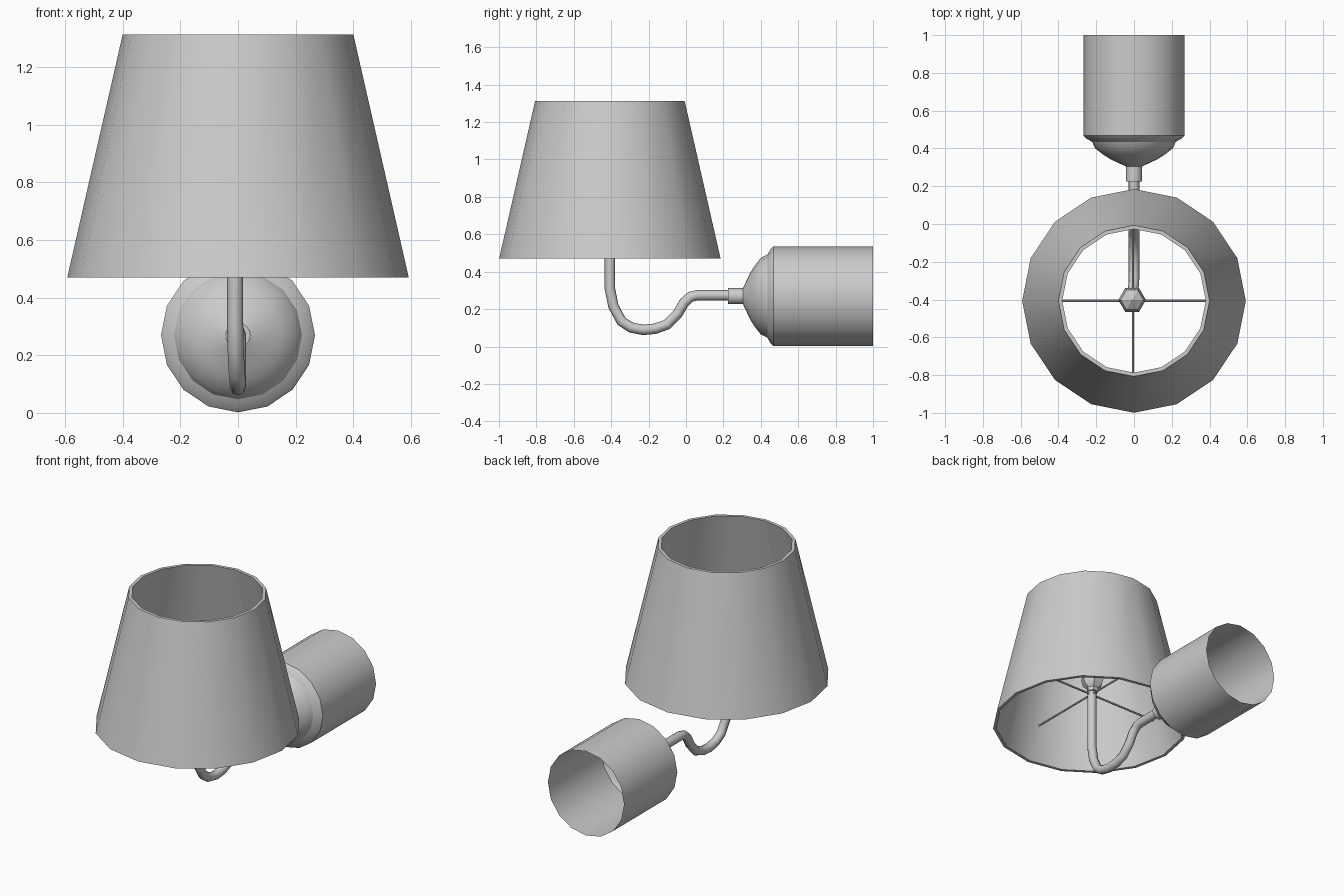
import bpy, bmesh, math
from mathutils import Matrix, Vector

if "Cube" in bpy.data.objects:
    bpy.data.objects.remove(bpy.data.objects["Cube"])

SHADE_Y = -0.407   # axis of the shade
CUP_Z = 0.269      # axis of the wall cup


def smooth(obj, angle=32):
    bpy.ops.object.select_all(action='DESELECT')
    obj.select_set(True)
    bpy.context.view_layer.objects.active = obj
    bpy.ops.object.shade_smooth_by_angle(angle=math.radians(angle))


def lathe(name, profile, sides, matrix, closed=False):
    """Revolve (radius, height) points round local z."""
    bm = bmesh.new()
    rings = []
    for r, h in profile:
        if r == 0:
            rings.append([bm.verts.new((0, 0, h))] * sides)
        else:
            rings.append([bm.verts.new((r * math.cos(a), r * math.sin(a), h))
                          for a in (2 * math.pi * i / sides for i in range(sides))])
    pairs = list(zip(rings, rings[1:]))
    if closed:
        pairs.append((rings[-1], rings[0]))
    for lo, hi in pairs:
        for i in range(sides):
            j = (i + 1) % sides
            bm.faces.new(list(dict.fromkeys((lo[i], lo[j], hi[j], hi[i]))))
    bmesh.ops.recalc_face_normals(bm, faces=bm.faces)
    bm.transform(matrix)
    mesh = bpy.data.meshes.new(name)
    bm.to_mesh(mesh)
    bm.free()
    obj = bpy.data.objects.new(name, mesh)
    bpy.context.collection.objects.link(obj)
    smooth(obj)
    return obj


def tube(name, points, radius, resolution):
    """Sweep a round section along a path and turn it into a mesh."""
    curve = bpy.data.curves.new(name, 'CURVE')
    curve.dimensions = '3D'
    curve.bevel_depth = radius
    curve.bevel_resolution = resolution
    curve.use_fill_caps = True
    spline = curve.splines.new('POLY')
    spline.points.add(len(points) - 1)
    for p, co in zip(spline.points, points):
        p.co = (*co, 1)
    obj = bpy.data.objects.new(name, curve)
    bpy.context.collection.objects.link(obj)
    bpy.ops.object.select_all(action='DESELECT')
    obj.select_set(True)
    bpy.context.view_layer.objects.active = obj
    bpy.ops.object.convert(target='MESH')
    smooth(bpy.context.object, 46)


upright = Matrix.Translation((0, SHADE_Y, 0))
along_y = Matrix.Translation((0, 0, CUP_Z)) @ Matrix.Rotation(-math.pi / 2, 4, 'X')

# Thin-walled tapered shade
lathe("lamp_shade", [(0.592, 0.47), (0.40, 1.312), (0.38, 1.312), (0.572, 0.47)],
      16, upright, closed=True)

# Wall cup, open at the back, with a stepped shoulder
lathe("wall_cup", [(0.043, 0.305), (0.125, 0.343), (0.16, 0.365), (0.205, 0.40),
                   (0.222, 0.435), (0.252, 0.452), (0.267, 0.468), (0.267, 1.0)],
      16, along_y)

# Collar between cup and arm
lathe("arm_collar", [(0, 0.225), (0.043, 0.225), (0.043, 0.315)], 12, along_y)

# Bent arm and stem
tube("arm", [(-0.01, SHADE_Y, 0.70), (-0.01, SHADE_Y, 0.31), (-0.008, -0.388, 0.215),
             (-0.004, -0.345, 0.135), (0, -0.295, 0.102), (0, -0.23, 0.089),
             (0, -0.165, 0.095), (0, -0.10, 0.118), (0, -0.045, 0.175),
             (0, -0.01, 0.235), (0, 0.025, 0.266), (0, 0.06, 0.274),
             (0, 0.24, 0.274)], 0.028, 2)

# Bulb on top of the stem
lathe("bulb", [(0, 0.69), (0.035, 0.695), (0.035, 0.72), (0.062, 0.745),
               (0.073, 0.79), (0.06, 0.835), (0, 0.87)],
      6, Matrix.Translation((-0.01, SHADE_Y + 0.005, 0)))

# Spokes that carry the shade
for i in range(4):
    a = i * math.pi / 2
    hub = Vector((-0.005, SHADE_Y, 0.68))
    tube(f"shade_spoke_{i + 1}",
         [hub, hub + Vector((math.cos(a), math.sin(a), 0)) * 0.49], 0.006, 1)
